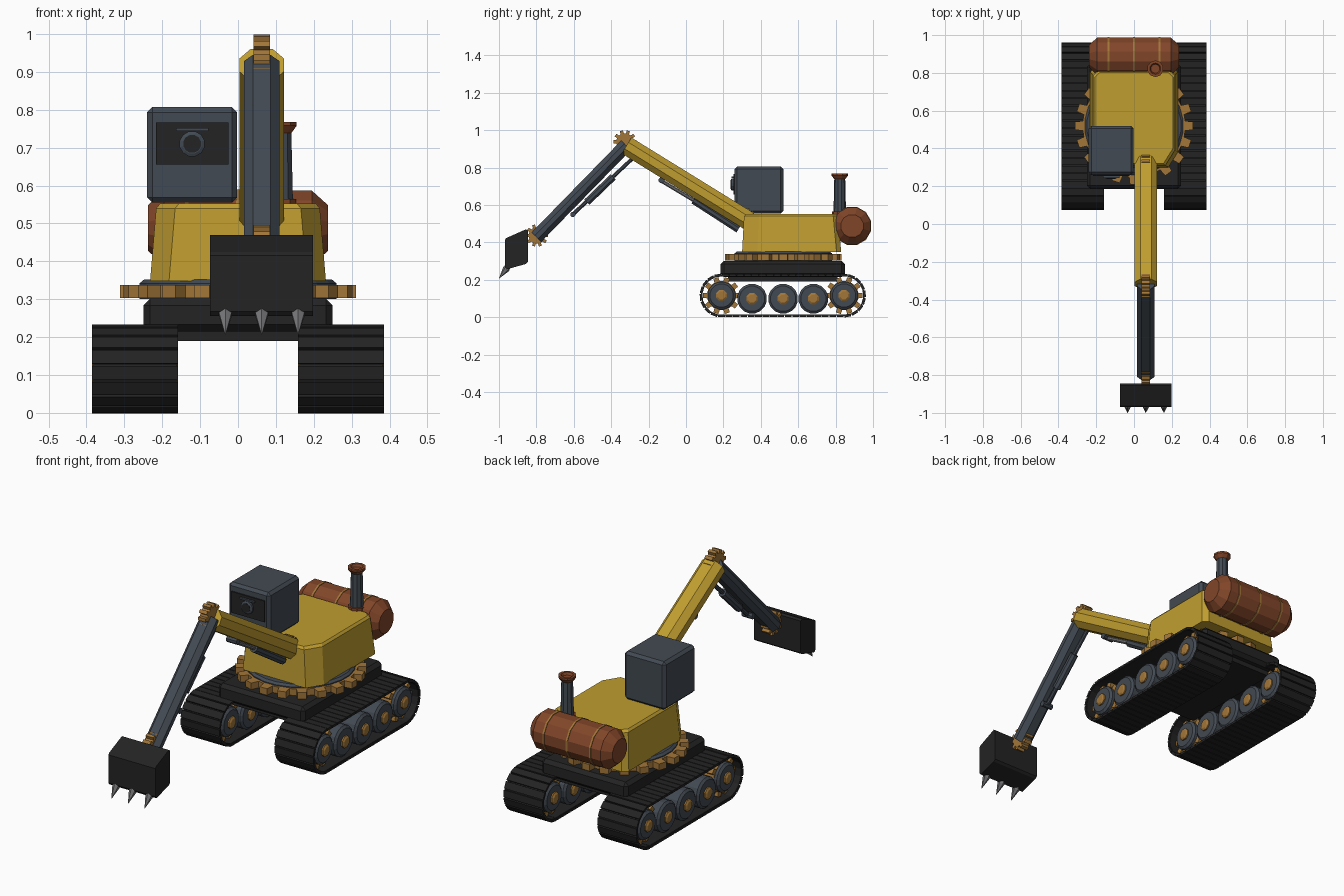
import bpy, bmesh, math
from mathutils import Vector, Matrix

if "Cube" in bpy.data.objects:
    bpy.data.objects.remove(bpy.data.objects["Cube"])


def material(name, r, g, b):
    m = bpy.data.materials.new(name)
    m.use_nodes = True
    m.diffuse_color = (r, g, b, 1)
    m.node_tree.nodes["Principled BSDF"].inputs["Base Color"].default_value = (r, g, b, 1)
    return m


YELLOW = material("yellow_paint", .53, .34, .03)
BRONZE = material("bronze", .36, .18, .04)
RUST = material("rust_brown", .22, .06, .022)
SLATE = material("slate_grey", .055, .068, .085)
BLACK = material("black_iron", .017, .017, .017)
STEEL = material("steel", .18, .18, .19)

X, Y, Z = Vector((1, 0, 0)), Vector((0, 1, 0)), Vector((0, 0, 1))


def finish(name, bm, mat, matrix=Matrix()):
    bm.transform(matrix)
    bmesh.ops.recalc_face_normals(bm, faces=bm.faces)
    me = bpy.data.meshes.new(name)
    bm.to_mesh(me)
    bm.free()
    me.materials.append(mat)
    ob = bpy.data.objects.new(name, me)
    bpy.context.collection.objects.link(ob)
    return ob


def frame(origin, axis, side):
    """Matrix whose local z runs along axis and local x along side."""
    c = axis.normalized()
    a = side.normalized()
    return Matrix.Translation(origin) @ Matrix((a, c.cross(a), c)).transposed().to_4x4()


def loft(name, rings, mat, matrix):
    """Skin a list of rings (each a list of 3D points) and cap both ends."""
    bm = bmesh.new()
    loops = [[bm.verts.new(p) for p in ring] for ring in rings]
    n = len(loops[0])
    for lo, hi in zip(loops, loops[1:]):
        for i in range(n):
            j = (i + 1) % n
            bm.faces.new((lo[i], lo[j], hi[j], hi[i]))
    bm.faces.new(loops[0])
    bm.faces.new(loops[-1])
    return finish(name, bm, mat, matrix)


def lathe(name, profile, sides, mat, origin, axis):
    """Turned part from (radius, height) pairs along an axis."""
    side = Y if abs(axis.normalized().x) > .9 else X
    rings = [[(r * math.cos((i + .5) * math.tau / sides),
               r * math.sin((i + .5) * math.tau / sides), h) for i in range(sides)]
             for r, h in profile]
    return loft(name, rings, mat, frame(Vector(origin), axis, side))


def rod(name, a, b, r, mat, sides=8):
    a, b = Vector(a), Vector(b)
    return lathe(name, [(r, 0), (r, (b - a).length)], sides, mat, a, b - a)


def prism(name, outline, depth, mat, matrix):
    rings = [[(u, v, h) for u, v in outline] for h in (-depth / 2, depth / 2)]
    return loft(name, rings, mat, matrix)


def gear(name, r_in, r_out, teeth, depth, mat, origin, axis):
    step = math.tau / teeth
    pts = []
    for i in range(teeth):
        for f, r in ((-.3, r_in), (-.22, r_out), (.22, r_out), (.3, r_in)):
            pts.append((r * math.cos((i + f) * step), r * math.sin((i + f) * step)))
    return prism(name, pts, depth, mat, frame(Vector(origin), axis, Y if axis == X else X))


def box(name, lo, hi, mat, bevel=0):
    lo, hi = Vector(lo), Vector(hi)
    bm = bmesh.new()
    bmesh.ops.create_cube(bm, size=1)
    bm.transform(Matrix.Translation((lo + hi) / 2) @ Matrix.Diagonal((*(hi - lo), 1)))
    if bevel:
        bmesh.ops.bevel(bm, geom=bm.edges[:], offset=bevel, segments=1, affect='EDGES')
    return finish(name, bm, mat)


def chamfered(w, h, c):
    return [(-w, -h + c), (-w + c, -h), (w - c, -h), (w, -h + c),
            (w, h - c), (w - c, h), (-w + c, h), (-w, h - c)]


def beam(name, a, b, w, h, c, mat):
    a, b = Vector(a), Vector(b)
    return prism(name, chamfered(w / 2, h / 2, c), (b - a).length, mat,
                 frame((a + b) / 2, b - a, X))


# Crawler tracks: a belt of links around two sprockets and three rollers
FRONT, BACK, AXLE, BELT_R = .19, .845, .116, .107
straight = BACK - FRONT
length = 2 * straight + math.tau * BELT_R
LINKS = 50


def belt_point(s):
    s %= length
    arc = math.pi * BELT_R
    if s < straight:
        return FRONT + s, AXLE - BELT_R, 0
    if s < straight + arc:
        t = (s - straight) / BELT_R
        return BACK + BELT_R * math.sin(t), AXLE - BELT_R * math.cos(t), t
    if s < 2 * straight + arc:
        return BACK - (s - straight - arc), AXLE + BELT_R, math.pi
    t = (s - 2 * straight - arc) / BELT_R
    return FRONT - BELT_R * math.sin(t), AXLE + BELT_R * math.cos(t), math.pi + t


def track(side, sx):
    cx = .272 * sx
    bm = bmesh.new()
    for i in range(LINKS):
        y, z, t = belt_point(i * length / LINKS)
        place = Matrix.Translation((cx, y, z)) @ Matrix.Rotation(t, 4, 'X')
        for w, l, h, drop in ((.226, .036, .012, -.003), (.22, .046, .006, .003)):
            bmesh.ops.create_cube(bm, size=1, matrix=place @ Matrix.Translation((0, 0, drop))
                                  @ Matrix.Diagonal((w, l, h, 1)))
    finish(side + "_track_belt", bm, BLACK)
    for i, y in enumerate((FRONT, .353, .519, .681, BACK)):
        end = i in (0, 4)
        z, r = (AXLE, .075) if end else (.099, .08)
        o = (cx, y, z)
        lathe(side + "_track_wheel", [(r - .012, -.1), (r, -.09), (r, .09), (r - .012, .1)],
              16, SLATE, o, X)
        lathe(side + "_wheel_hub", [(.022, -.113), (.032, -.107), (.032, .107), (.022, .113)],
              8, BRONZE, o, X)
        if end:
            gear(side + "_sprocket", .078, .1, 10, .15, BRONZE, o, X)


track("left", 1)
track("right", -1)

# Chassis and turntable
box("chassis", (-.25, .185, .215), (.25, .85, .302), BLACK, .018)
box("chassis_belly", (-.2, .225, .19), (.2, .81, .22), BLACK)
PIVOT = Vector((0, .52, 0))
gear("turntable_gear", .272, .312, 20, .034, BRONZE, PIVOT + Z * .32, Z)
lathe("turntable_disc", [(.262, .3), (.262, .342), (.25, .352)], 24, SLATE, PIVOT, Z)


# Tapered body with angled corners
def body_ring(w, y0, y1, z):
    half = [(w, y0 + .08), (w, y1 - .025), (w - .025, y1)]
    right = [(w - .05, y0)] + half
    return [(x, y, z) for x, y in right] + [(-x, y, z) for x, y in reversed(right)]


loft("body", [body_ring(.232, .3, .83, .348), body_ring(.216, .31, .812, .54),
              body_ring(.206, .32, .802, .552)], YELLOW, Matrix())

# Cab with dark windscreen and lamp
box("cab", (-.24, .26, .555), (-.002, .52, .807), SLATE, .014)
box("windscreen", (-.217, .254, .655), (-.025, .262, .766), BLACK)
lathe("lamp_ring", [(.034, 0), (.034, .016), (.026, .02)], 12, SLATE, (-.121, .26, .71), -Y)
lathe("lamp_lens", [(.024, 0), (.024, .022)], 12, BLACK, (-.121, .26, .71), -Y)
box("lamp_visor", (-.164, .244, .744), (-.078, .262, .752), SLATE)

# Rear tank with straps, and exhaust stack
TANK = (0, .888, .488)
lathe("tank", [(.062, -.238), (.102, -.195), (.102, .195), (.062, .238)], 12, RUST, TANK, X)
for x in (-.135, 0, .135):
    lathe("tank_strap", [(.105, x - .005), (.105, x + .005)], 12, BRONZE, TANK, X)
STACK = (.113, .822, 0)
lathe("exhaust_pipe", [(.034, .54), (.029, .75)], 10, SLATE, STACK, Z)
lathe("exhaust_collar", [(.042, .545), (.042, .565)], 10, RUST, STACK, Z)
lathe("exhaust_flare", [(.029, .738), (.044, .758), (.044, .768), (.03, .768), (.024, .755)],
      10, RUST, STACK, Z)

# Boom, stick and their joint gears
AX = .0625
beam("boom", (AX, .335, .515), (AX, -.318, .918), .118, .1, .03, YELLOW)
beam("stick", (AX, -.32, .92), (AX, -.8, .428), .094, .072, .024, SLATE)
for name, y, z, r in (("boom_foot", .318, .53, .055), ("elbow", -.327, .938, .062),
                      ("bucket_joint", -.797, .437, .06)):
    gear(name + "_gear", r * .74, r, 10, .044, BRONZE, (AX, y, z), X)

# Hydraulic cylinders under boom and stick
rod("boom_ram", (AX, .28, .47), (AX, .04, .625), .021, SLATE)
rod("boom_ram_rod", (AX, .05, .62), (AX, -.13, .728), .011, STEEL)
rod("boom_ram_pin", (AX - .03, -.13, .733), (AX + .03, -.13, .733), .017, SLATE)
rod("stick_ram", (AX, -.53, .615), (AX, -.39, .75), .021, SLATE)
rod("stick_ram_rod", (AX, -.61, .545), (AX, -.29, .845), .011, SLATE)
rod("stick_ram_pin", (AX - .03, -.605, .55), (AX + .03, -.605, .55), .015, SLATE)

# Bucket and its teeth
bucket = prism("bucket", [(-.968, .415), (-.968, .268), (-.958, .256), (-.856, .285),
                          (-.845, .295), (-.845, .462), (-.856, .47), (-.96, .424)],
               .272, BLACK, frame(Vector((AX, 0, 0)), X, Y))
for dx in (-.096, 0, .096):
    lathe("bucket_tooth", [(.012, -.012), (.019, .012), (.001, .075)], 6, STEEL,
          (AX + dx, -.954, .268), Vector((0, -.6, -.8)))
